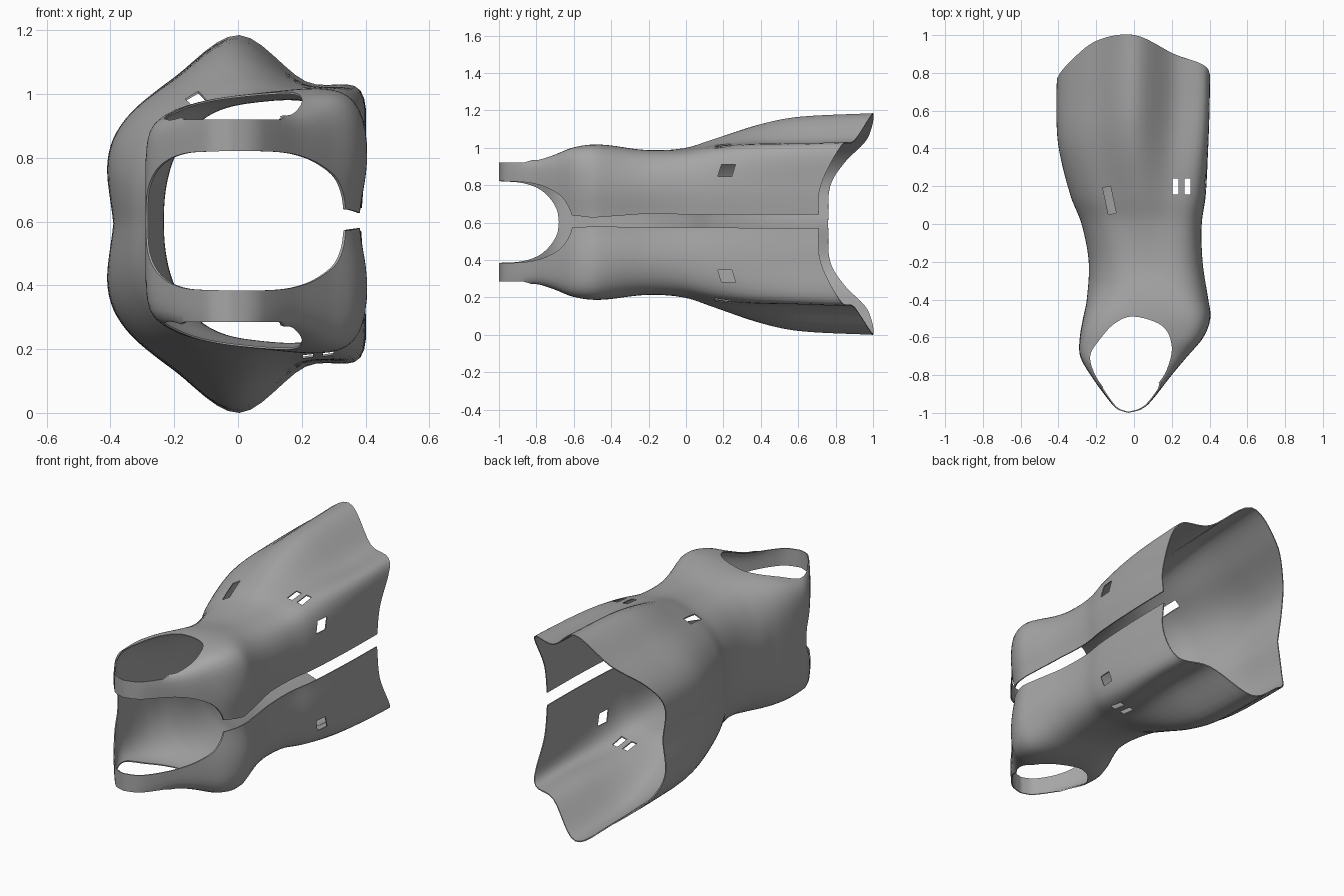
import bpy, bmesh, math
from mathutils import Vector, Matrix

cube = bpy.data.objects.get("Cube")
if cube:
    bpy.data.objects.remove(cube, do_unlink=True)

COLS, ROWS = 96, 84

# Along the body: y, back x, chest x, half height
BODY = [(-1, -.03, -.03, .35), (-.985, -.08, .03, .35), (-.95, -.12, .08, .35),
        (-.8, -.23, .2, .335), (-.7, -.285, .285, .35), (-.6, -.287, .37, .382),
        (-.5, -.27, .408, .4), (-.4, -.25, .4, .4), (-.2, -.24, .372, .38),
        (0, -.28, .367, .4), (.15, -.34, .387, .45), (.4, -.4, .4, .532),
        (.6, -.41, .404, .572), (1, -.4, .408, .5925)]

# Around the hem, chest to back: step, x factor, z factor, hem y
HEM = [(0, .95, 0, .71), (1, .98, .35, .72), (2, .945, .715, .83),
       (3, .52, .76, .9), (4, 0, 1, 1), (5, -.5, .78, .97),
       (6, -.86, .57, .85), (7, -1, .34, .77), (8, -.95, 0, .76)]


def spline(table, x):
    """Smooth interpolation of the rows of a table at x."""
    n = len(table)
    i = 0
    while i < n - 2 and x > table[i + 1][0]:
        i += 1
    a, b = table[i], table[i + 1]
    p, q = table[max(i - 1, 0)], table[min(i + 2, n - 1)]
    h = b[0] - a[0]
    s = (x - a[0]) / h
    out = []
    for k in range(1, len(a)):
        ma = (b[k] - p[k]) / (b[0] - p[0]) * h
        mb = (q[k] - a[k]) / (q[0] - a[0]) * h
        d = b[k] - a[k]
        out.append(a[k] + s * ma + s * s * (3 * d - 2 * ma - mb)
                   + s ** 3 * (ma + mb - 2 * d))
    return out


def ramp(lo, hi, x):
    s = min(max((x - lo) / (hi - lo), 0), 1)
    return s * s * (3 - 2 * s)


def mid(y):
    """Height of the symmetry line, a little higher at the shoulders."""
    return .6025 - .01 * ramp(-.6, .8, y)


def shell_point(angle, v):
    """Point on the shell: angle around the body, v from shoulder to hem."""
    side = 1 if angle <= math.pi else -1
    t = angle if side == 1 else 2 * math.pi - angle
    hx, hz, hem = spline(HEM, t / math.pi * 8)
    y = -1 + (hem + 1) * v ** 1.4
    back, chest, half = spline(BODY, y)
    c, s = math.cos(t), math.sin(t)
    box = ramp(.3, 1, -y)
    n = 3 + 8 * box + .6 * c * (1 - box)
    r = (abs(c) ** n + abs(s) ** n) ** (-1 / n)
    w = ramp(-.25, .7, y)
    nx, nz = c * r * (1 - w) + hx * w, s * r * (1 - w) + hz * w
    torso = ramp(-.85, -.6, y)
    tilt = .09 * torso * (1 - ramp(0, .6, y))
    dz = half * nz * (1 + tilt * nx)
    x = (back + chest) / 2 + (chest - back) / 2 * nx
    if c > 0:
        x -= .028 * torso * (1 - w) * math.exp(-(dz / .13) ** 2)
    return x, y, mid(y) + side * dz


def make_object(name, bm):
    bmesh.ops.recalc_face_normals(bm, faces=bm.faces)
    mesh = bpy.data.meshes.new(name)
    bm.to_mesh(mesh)
    bm.free()
    ob = bpy.data.objects.new(name, mesh)
    bpy.context.collection.objects.link(ob)
    return ob


# Shell surface
bm = bmesh.new()
grid = [[bm.verts.new(shell_point(2 * math.pi * i / COLS, j / ROWS))
         for i in range(COLS)] for j in range(ROWS + 1)]
for low, high in zip(grid, grid[1:]):
    for i in range(COLS):
        k = (i + 1) % COLS
        bm.faces.new((low[i], low[k], high[k], high[i]))
caps = [f for f in bm.faces if f.calc_center_median().y < -.93
        and abs(f.calc_center_median().z - mid(-1)) > .326]
bmesh.ops.delete(bm, geom=caps, context='FACES')
bmesh.ops.remove_doubles(bm, verts=bm.verts, dist=.0002)
vest = make_object("vest_shell", bm)
bpy.context.view_layer.objects.active = vest
vest.select_set(True)


def apply(kind, **settings):
    mod = vest.modifiers.new(kind.title(), kind)
    for key, value in settings.items():
        setattr(mod, key, value)
    bpy.ops.object.modifier_apply(modifier=mod.name)


def cut(name, points, axis, lo, hi):
    """Cut a prism out of the shell; the profile is xy (axis z) or yz (axis x)."""
    place = {'z': lambda p, d: (p[0], p[1], d),
             'x': lambda p, d: (d, p[0], mid(p[0]) + p[1])}[axis]
    bm = bmesh.new()
    ends = [[bm.verts.new(place(p, d)) for p in points] for d in (lo, hi)]
    bm.faces.new(ends[0])
    bm.faces.new(ends[1])
    for i in range(len(points)):
        a, b = ends[0][i - 1], ends[0][i]
        bm.faces.new((a, b, ends[1][i], ends[1][i - 1]))
    cutter = make_object(name, bm)
    cutter.hide_render = True
    apply('BOOLEAN', object=cutter, operation='DIFFERENCE', solver='EXACT')
    bpy.data.objects.remove(cutter, do_unlink=True)


def smooth_path(points, closed=False, steps=6):
    if closed:
        points = points + points[:1]
    table = [(i, *p) for i, p in enumerate(points)]
    if closed:
        n = len(points) - 1
        table = [(-1, *points[n - 1])] + table + [(n + 1, *points[1])]
    count = (len(points) - 1) * steps
    return [spline(table, i / steps) for i in range(count + (not closed))]


def rectangle(cx, cy, w, h, turn=0):
    rot = Matrix.Rotation(math.radians(turn), 2)
    return [Vector((cx, cy)) + rot @ Vector((sx * w / 2, sy * h / 2))
            for sx, sy in ((-1, -1), (1, -1), (1, 1), (-1, 1))]


apply('SOLIDIFY', thickness=.006, offset=-1)

# Outer edges of the shoulder straps
for s in (1, -1):
    cut("strap_trim", [(-1.2, s * .3175), (-.87, s * .3175), (-.77, s * .348),
                       (-.77, s * .7), (-1.2, s * .7)], 'x', -.8, .8)

# Arm openings
arm = [(-.03, -.984), (.03, -.955), (.105, -.87), (.17, -.78), (.2, -.65),
       (.15, -.54), (0, -.49), (-.1, -.525), (-.18, -.61), (-.232, -.7),
       (-.2, -.81), (-.115, -.922), (-.075, -.965)]
cut("arm_cutter", smooth_path(arm, closed=True), 'z', -.3, 1.5)


# Neck opening, deeper at the chest than at the back
def neck(half, lo, hi):
    top = smooth_path(half)
    bottom = [(y, -z) for y, z in reversed(top[:-1])]
    cut("neck_cutter", top + bottom, 'x', lo, hi)


neck([(-1.2, .2175), (-1, .2175), (-.88, .21), (-.79, .18), (-.73, .13),
      (-.69, .065), (-.68, 0)], -.7, 0)
neck([(-1.2, .219), (-1, .219), (-.88, .215), (-.8, .203), (-.735, .18),
      (-.67, .14), (-.63, .085), (-.61, .035), (-.605, 0)], -.06, .7)

# Chest slit
cut("slit_cutter", [(-.75, -.03), (-.6, -.03), (-.5, -.022), (-.2, -.026),
                    (.7, -.022), (1.2, -.022), (1.2, .05), (.7, .05),
                    (0, .045), (-.2, .048), (-.5, .024), (-.6, .036),
                    (-.75, .04)], 'x', .1, .7)

# Strap slots
for x in (.22, .283):
    cut("slot_cutter", rectangle(x, .198, .032, .085), 'z', -.3, 1.5)
cut("back_slot_cutter", rectangle(-.13, .125, .042, .145, 12), 'z', .6, 1.5)
for s in (1, -1):
    cut("chest_slot_cutter", [(.17, s * .25), (.245, s * .25),
                              (.265, s * .315), (.19, s * .315)], 'x', .2, .7)

# Dark grey finish
grey = (.38, .38, .38, 1)
finish = bpy.data.materials.new("dark_grey")
finish.use_nodes = True
finish.diffuse_color = grey
finish.node_tree.nodes["Principled BSDF"].inputs["Base Color"].default_value = grey
vest.data.materials.clear()
vest.data.materials.append(finish)

bpy.ops.object.shade_smooth_by_angle(angle=math.radians(35))
